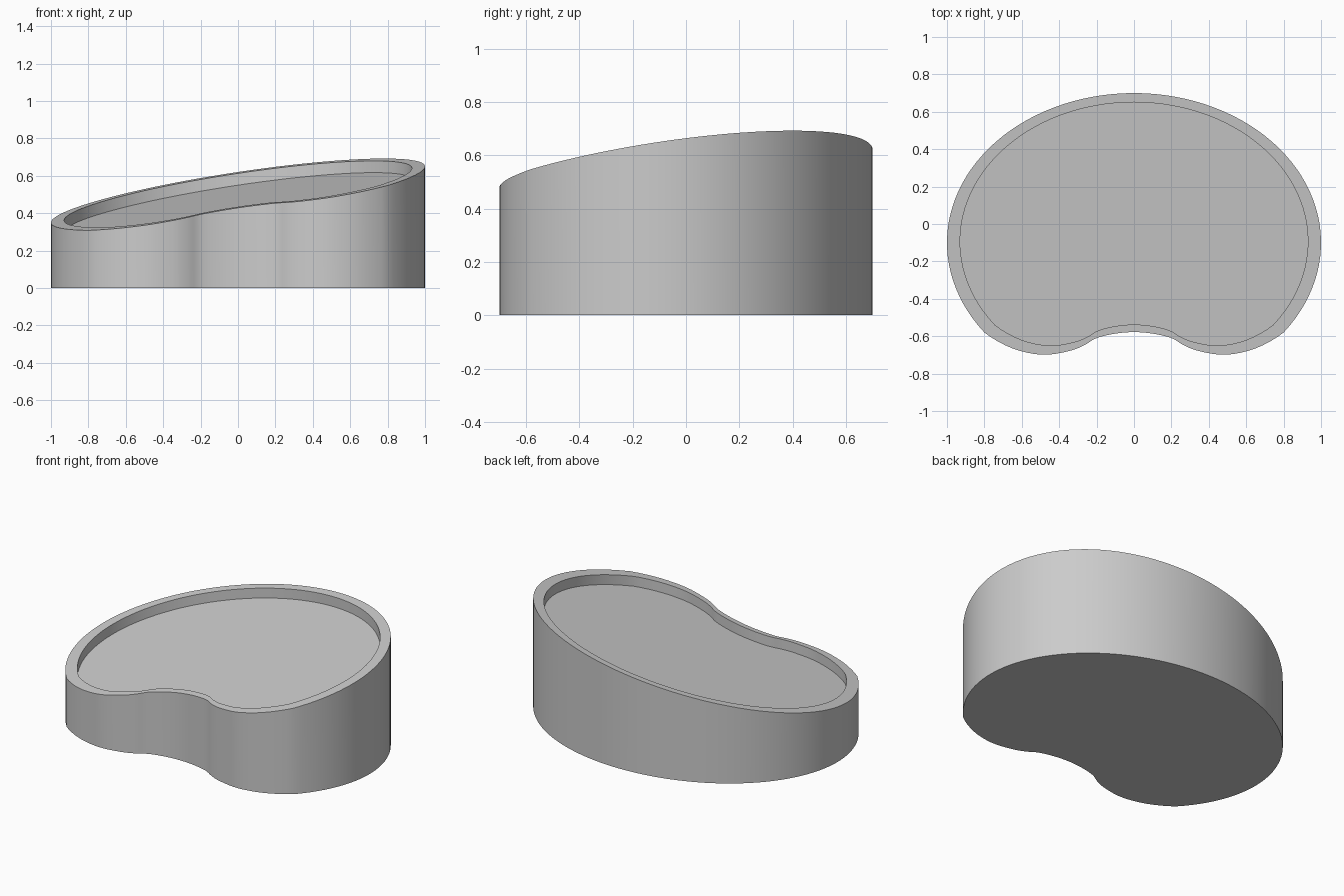
import bpy, bmesh, math

cube = bpy.data.objects.get("Cube")
if cube:
    bpy.data.objects.remove(cube, do_unlink=True)

INNER = 0.93      # recess outline relative to the outer wall
DEPTH = 0.063     # recess depth


def top_height(x, y):
    """Slanted plane of the rim."""
    return 0.515 + 0.15 * x + 0.15 * y


def spline(points, steps):
    """Catmull-Rom curve between the second and second-last points."""
    out = []
    for a, b, c, d in zip(points, points[1:], points[2:], points[3:]):
        for k in range(steps):
            t = k / steps
            out.append(tuple(
                0.5 * (2 * q + (r - p) * t + (2 * p - 5 * q + 4 * r - s) * t * t
                       + (3 * q - p - 3 * r + s) * t ** 3)
                for p, q, r, s in zip(a, b, c, d)))
    return out + [points[-2]]


def kidney_outline():
    """Ellipse at the back and sides, dented at the front."""
    start, end, count = math.pi / 2, -math.asin(0.6), 40
    half = []
    for i in range(count):
        t = start + (end - start) * i / count
        half.append((math.cos(t), -0.1 + 0.8 * math.sin(t)))
    lobe = [(0.88, -0.48), (0.8, -0.58), (0.65, -0.665), (0.49, -0.699),
            (0.35, -0.68), (0.27, -0.65), (0.2, -0.61), (0.1, -0.586),
            (0, -0.578), (-0.1, -0.586)]
    half += spline(lobe, 4)
    mirrored = [(-x, y) for x, y in half[-2:0:-1]]
    return half + mirrored


outline = kidney_outline()
inner = [(x * INNER, y * INNER) for x, y in outline]

# Tray body: wall, rim, recess wall and floor as four joined rings
bm = bmesh.new()
rings = [
    [bm.verts.new((x, y, 0)) for x, y in outline],
    [bm.verts.new((x, y, top_height(x, y))) for x, y in outline],
    [bm.verts.new((x, y, top_height(x, y))) for x, y in inner],
    [bm.verts.new((x, y, top_height(x, y) - DEPTH)) for x, y in inner],
]
n = len(outline)
for low, high in zip(rings, rings[1:]):
    for i in range(n):
        j = (i + 1) % n
        bm.faces.new((low[i], low[j], high[j], high[i]))
bm.faces.new(rings[0])
bm.faces.new(rings[-1])
bmesh.ops.recalc_face_normals(bm, faces=bm.faces)
mesh = bpy.data.meshes.new("kidney_tray")
bm.to_mesh(mesh)
bm.free()
tray = bpy.data.objects.new("kidney_tray", mesh)
bpy.context.collection.objects.link(tray)

# Plain grey finish
grey = bpy.data.materials.new("light grey")
grey.use_nodes = True
colour = (0.6, 0.6, 0.6, 1)
grey.diffuse_color = colour
grey.node_tree.nodes["Principled BSDF"].inputs["Base Color"].default_value = colour
mesh.materials.append(grey)

# Smooth walls with crisp rims
bpy.ops.object.select_all(action='DESELECT')
tray.select_set(True)
bpy.context.view_layer.objects.active = tray
bpy.ops.object.shade_smooth_by_angle(angle=math.radians(30))
